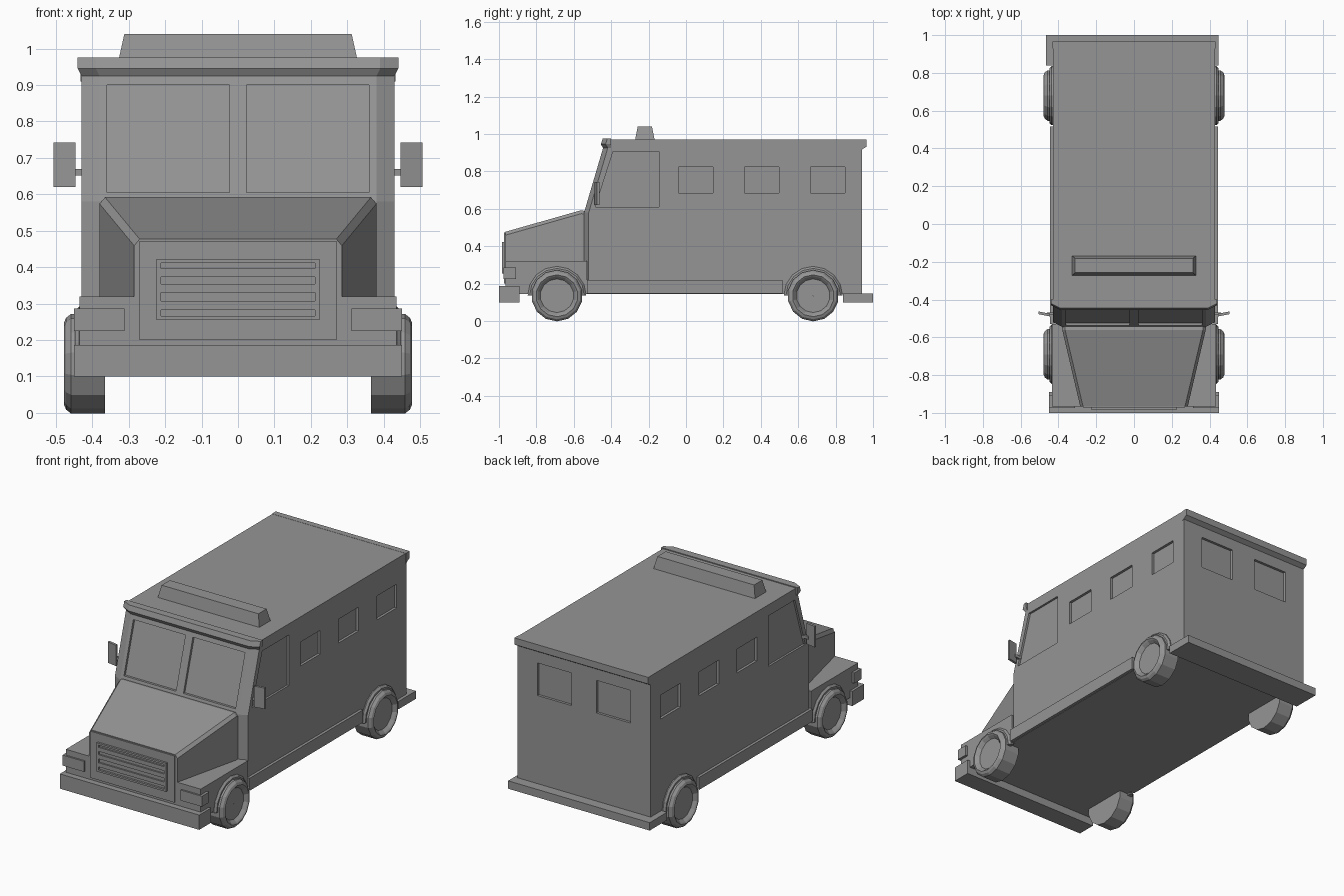
import bpy, bmesh, math

cube = bpy.data.objects.get("Cube")
if cube:
    bpy.data.objects.remove(cube, do_unlink=True)

grey = bpy.data.materials.new("plain_grey")
grey.use_nodes = True
grey.diffuse_color = (0.3, 0.3, 0.3, 1)
grey.node_tree.nodes["Principled BSDF"].inputs["Base Color"].default_value = (0.3, 0.3, 0.3, 1)


def add_loft(bm, rings, closed=False):
    """Skin a run of equal rings; cap the ends unless the run closes on itself."""
    loops = [[bm.verts.new(p) for p in ring] for ring in rings]
    n = len(loops[0])
    pairs = list(zip(loops, loops[1:])) + ([(loops[-1], loops[0])] if closed else [])
    for a, b in pairs:
        for i in range(n):
            j = (i + 1) % n
            bm.faces.new((a[i], a[j], b[j], b[i]))
    if not closed:
        bm.faces.new(loops[0][::-1])
        bm.faces.new(loops[-1])


def add_box(bm, x, y, z):
    add_loft(bm, [[(x[0], y[0], h), (x[1], y[0], h), (x[1], y[1], h), (x[0], y[1], h)] for h in z])


def add_side_prism(bm, x, profile):
    add_loft(bm, [[(w, y, z) for y, z in profile] for w in x])


def finish(name, bm):
    bmesh.ops.recalc_face_normals(bm, faces=bm.faces)
    mesh = bpy.data.meshes.new(name)
    bm.to_mesh(mesh)
    bm.free()
    mesh.materials.append(grey)
    ob = bpy.data.objects.new(name, mesh)
    bpy.context.collection.objects.link(ob)
    return ob


def loft(name, rings, closed=False):
    bm = bmesh.new()
    add_loft(bm, rings, closed)
    return finish(name, bm)


def box(name, x, y, z):
    bm = bmesh.new()
    add_box(bm, x, y, z)
    return finish(name, bm)


def prism(name, x, profile):
    bm = bmesh.new()
    add_side_prism(bm, x, profile)
    return finish(name, bm)


def plan(front, corner, back, wide, narrow, z):
    """Plan outline with chamfered front corners."""
    half = [(narrow, front), (wide, corner), (wide, back)]
    return [(x, y, z) for x, y in half] + [(-x, y, z) for x, y in half[::-1]]


def screen_y(z):
    return -0.545 + (z - 0.58) * 0.295


# Main body
body = loft("body", [plan(-0.545, -0.52, 0.94, 0.43, 0.38, 0.145),
                     plan(-0.545, -0.52, 0.94, 0.43, 0.38, 0.58),
                     plan(-0.43, -0.405, 0.94, 0.43, 0.38, 0.97)])

# Window recesses
bm = bmesh.new()
sill, head = 0.605, 0.9
screen = [(screen_y(z) + d, z) for z, d in
          ((sill, -0.1), (sill, 0.014), (head, 0.014), (head, -0.1))]
door = [(-0.485, 0.61), (-0.39, 0.905), (-0.145, 0.905), (-0.145, 0.61)]
for s in (-1, 1):
    add_side_prism(bm, (s * 0.024, s * 0.36), screen)
    add_side_prism(bm, (s * 0.418, s * 0.5), door)
    for y in (-0.04, 0.312, 0.665):
        add_box(bm, (s * 0.415, s * 0.5), (y, y + 0.184), (0.683, 0.822))
    add_box(bm, (s * 0.08, s * 0.3), (0.925, 1.0), (0.66, 0.85))
cutter = finish("window_cutter", bm)
cutter.hide_render = True
mod = body.modifiers.new("windows", "BOOLEAN")
mod.operation = "DIFFERENCE"
mod.solver = "EXACT"
mod.object = cutter
bpy.context.view_layer.update()
body.data = bpy.data.meshes.new_from_object(
    body.evaluated_get(bpy.context.evaluated_depsgraph_get()))
body.modifiers.clear()
bpy.data.objects.remove(cutter, do_unlink=True)

# Roof lips and roof light bar
loft("front_roof_lip", [plan(-0.444, -0.418, -0.4, 0.43, 0.38, 0.925),
                        plan(-0.455, -0.43, -0.4, 0.44, 0.39, 0.945),
                        plan(-0.445, -0.42, -0.4, 0.44, 0.39, 0.975)])
prism("rear_roof_lip", (-0.432, 0.432),
      [(0.93, 0.91), (0.965, 0.932), (0.965, 0.971), (0.93, 0.971)])
loft("roof_light_bar", [[(-x, a, z), (x, a, z), (x, b, z), (-x, b, z)] for x, a, b, z in
                        ((0.328, -0.272, -0.168, 0.968), (0.312, -0.258, -0.182, 1.04))])


# Hood, nose and fenders
def hood_ring(y, w, z):
    half = [(w, 0.15), (w, z - 0.018), (w - 0.015, z)]
    return [(x, y, h) for x, h in half] + [(-x, y, h) for x, h in half[::-1]]


loft("hood", [hood_ring(-0.965, 0.285, 0.477), hood_ring(-0.56, 0.38, 0.592),
              hood_ring(-0.53, 0.38, 0.586)])
box("nose_panel", (-0.27, 0.27), (-0.972, -0.95), (0.2, 0.472))
box("fenders", (-0.435, 0.435), (-0.965, -0.53), (0.145, 0.32))

# Grille frame and slats
bm = bmesh.new()
for x in ((-0.224, -0.212), (0.212, 0.224)):
    add_box(bm, x, (-0.984, -0.96), (0.255, 0.422))
for z in ((0.255, 0.266), (0.411, 0.422)):
    add_box(bm, (-0.212, 0.212), (-0.984, -0.96), z)
finish("grille_frame", bm)
bm = bmesh.new()
for z in (0.283, 0.33, 0.373):
    add_box(bm, (-0.212, 0.212), (-0.981, -0.96), (z, z + 0.024))
finish("grille_slats", bm)

# Bumpers
box("front_bumper", (-0.45, 0.45), (-1.0, -0.89), (0.1, 0.186))
box("rear_bumper", (-0.466, 0.448), (0.84, 1.0), (0.1, 0.146))


# Wheels and arches
def lathe(name, side, centre_y, profile, steps, turn, closed):
    rings = []
    for i in range(steps):
        a = turn * i / (steps if closed else steps - 1) + (math.pi / steps if closed else 0)
        rings.append([(side * x, centre_y + r * math.cos(a), 0.135 + r * math.sin(a))
                      for x, r in profile])
    return loft(name, rings, closed)


tyre = [(0.365, 0.001), (0.365, 0.137), (0.458, 0.137), (0.472, 0.126), (0.478, 0.112),
        (0.472, 0.104), (0.456, 0.09), (0.456, 0.001)]
arch = [(0.42, 0.13), (0.447, 0.13), (0.447, 0.146), (0.436, 0.157), (0.42, 0.157)]

for side, label in ((1, "left"), (-1, "right")):
    for y, end in ((-0.69, "front"), (0.68, "rear")):
        lathe(f"{end}_{label}_wheel", side, y, tyre, 14, math.tau, True)
        lathe(f"{end}_{label}_arch", side, y, arch, 9, math.pi, False)

    # Headlight, side skirt and mirror
    box(f"{label}_headlight", (side * 0.312, side * 0.45), (-0.975, -0.908), (0.225, 0.286))
    box(f"{label}_skirt", (side * 0.42, side * 0.446), (-0.53, 0.515), (0.147, 0.22))
    box(f"{label}_mirror_arm", (side * 0.415, side * 0.46), (-0.482, -0.468), (0.652, 0.67))
    loft(f"{label}_mirror", [[(side * x, y - 0.007, 0.62), (side * x, y + 0.007, 0.62),
                              (side * x, y + 0.007, 0.742), (side * x, y - 0.007, 0.742)]
                             for x, y in ((0.446, -0.482), (0.506, -0.47))])
